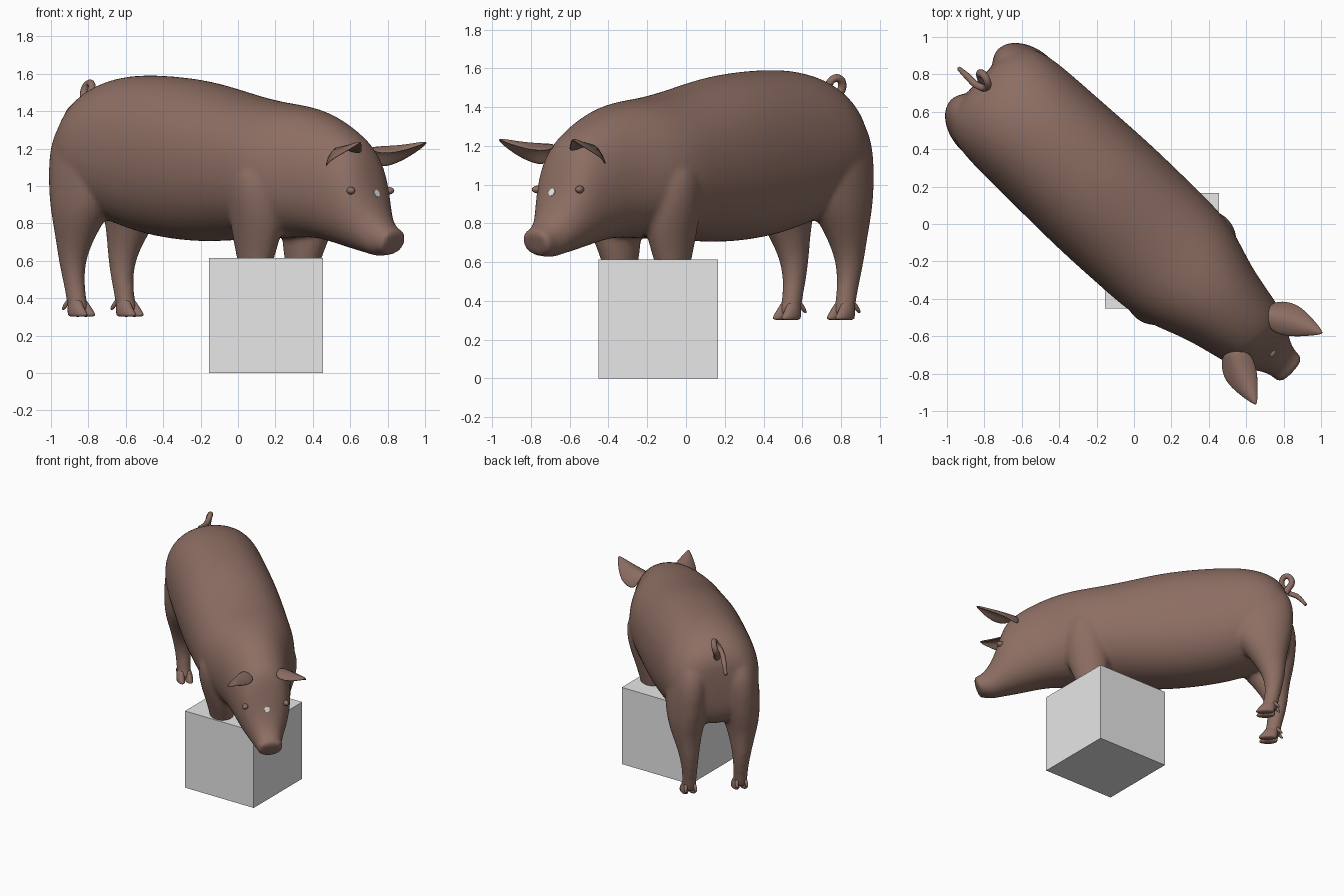
import bpy, bmesh, math
from mathutils import Vector, Matrix

if "Cube" in bpy.data.objects:
    bpy.data.objects.remove(bpy.data.objects["Cube"])

HEADING = math.radians(-43)     # the pig stands diagonally; parts are built along local +x
SIDES = 20


def material(name, colour):
    m = bpy.data.materials.new(name)
    m.diffuse_color = (*colour, 1)
    m.use_nodes = True
    m.node_tree.nodes["Principled BSDF"].inputs["Base Color"].default_value = m.diffuse_color
    return m


HIDE = material("brown hide", (0.266, 0.156, 0.125))
PALE = material("pale grey", (0.8, 0.8, 0.8))


def make(name, bm, mat, heading=HEADING):
    bmesh.ops.recalc_face_normals(bm, faces=bm.faces)
    for f in bm.faces:
        f.smooth = mat is HIDE
    me = bpy.data.meshes.new(name)
    bm.to_mesh(me)
    bm.free()
    me.materials.append(mat)
    ob = bpy.data.objects.new(name, me)
    ob.rotation_euler.z = heading
    bpy.context.collection.objects.link(ob)
    return ob


def subsurf(ob, levels=2):
    m = ob.modifiers.new("smooth", 'SUBSURF')
    m.levels = m.render_levels = levels


def mirror(ob):
    m = ob.modifiers.new("mirror", 'MIRROR')
    m.use_axis = (False, True, False)


def loft(bm, rings):
    rows = [[bm.verts.new(p) for p in r] for r in rings]
    n = len(rows[0])
    for a, b in zip(rows, rows[1:]):
        for i in range(n):
            bm.faces.new((a[i], a[(i + 1) % n], b[(i + 1) % n], b[i]))
    bm.faces.new(rows[0][::-1])
    bm.faces.new(rows[-1])


def angles(n):
    return [2 * math.pi * i / n for i in range(n)]


def trunk_ring(u, zb, zt, w, tilt=0):
    zc, h, e = (zb + zt) / 2, (zt - zb) / 2, 0.92
    pts = []
    for a in angles(SIDES):
        c, s = math.cos(a), math.sin(a)
        y = 1.015 * w * math.copysign(abs(c) ** e, c)
        dz = 1.01 * h * math.copysign(abs(s) ** e, s)
        pts.append((u + tilt * dz, y, zc + dz))
    return pts


def limb(bm, sections, side=1, n=SIDES):
    loft(bm, [[(u + 1.015 * ru * math.cos(a), side * (v + 1.015 * rv * math.sin(a)), z)
               for a in angles(n)] for z, u, v, ru, rv in sections])


# trunk and head: position, bottom, top, half width, tilt
TRUNK = [(-1.135, 1.02, 1.34, .17), (-1.10, .90, 1.43, .27), (-1.05, .86, 1.49, .31),
         (-.95, .83, 1.55, .345), (-.80, .785, 1.59, .355), (-.60, .73, 1.597, .36),
         (-.30, .70, 1.575, .37), (-.10, .705, 1.535, .37), (.10, .715, 1.485, .365),
         (.30, .72, 1.45, .36), (.45, .725, 1.435, .325), (.60, .725, 1.405, .265),
         (.75, .69, 1.34, .23), (.87, .66, 1.265, .205), (.935, .645, 1.2, .18),
         (.98, .635, 1.07, .15), (1.02, .625, .93, .122), (1.06, .625, .83, .10, .15),
         (1.10, .63, .785, .09, .3), (1.13, .632, .768, .094, .4), (1.148, .637, .764, .092, .4)]
# limbs: height, position, sideways, radii
HIND = [(1.40, -.88, .16, .16, .11), (1.32, -.91, .17, .22, .135), (1.2, -.925, .18, .247, .15),
        (1.05, -.92, .19, .25, .155), (.9, -.95, .2, .20, .14), (.8, -.98, .205, .145, .115),
        (.7, -1.01, .2, .105, .088), (.6, -1.03, .195, .075, .068), (.5, -1.025, .19, .06, .056),
        (.4, -1.005, .19, .054, .05), (.35, -.995, .19, .06, .052), (.325, -.985, .19, .06, .045)]
FRONT = [(1.15, .34, .22, .10, .10), (1.05, .345, .22, .15, .15), (.9, .335, .215, .165, .14),
         (.75, .32, .195, .15, .112), (.62, .3, .185, .112, .086), (.5, .295, .185, .075, .064),
         (.4, .29, .185, .055, .05), (.35, .295, .185, .06, .052), (.325, .305, .185, .06, .045)]

# body: trunk and legs fused into one skin
bm = bmesh.new()
loft(bm, [trunk_ring(*s) for s in TRUNK])
for side in (1, -1):
    limb(bm, HIND, side)
    limb(bm, FRONT, side)
body = make("pig_body", bm, HIDE)
subsurf(body)
m = body.modifiers.new("fuse", 'REMESH')
m.mode, m.voxel_size, m.use_smooth_shade = 'VOXEL', 0.016, True
m = body.modifiers.new("soften", 'SMOOTH')
m.factor, m.iterations = 0.5, 6

# cloven hooves with dewclaws
bm = bmesh.new()
for u, v in ((-.985, .19), (.305, .185)):
    for s in (-1, 1):
        t = v + s * .03
        limb(bm, [(.30, u + .02, t, .07, .03), (.315, u + .02, t, .072, .032),
                  (.355, u, t, .055, .03), (.41, u - .015, v + s * .015, .035, .025)], n=10)
        d = v + s * .037
        limb(bm, [(.335, u - .085, d, .008, .008), (.36, u - .065, d, .018, .015),
                  (.40, u - .04, d - s * .01, .018, .015)], n=8)
hooves = make("hooves", bm, HIDE)
mirror(hooves)
subsurf(hooves, 1)

# ears: cupped sheets given by outer edge, crown and inner edge
EAR = [((.82, .20, 1.08), (.83, .15, 1.23), (.91, .07, 1.18)),
       ((.90, .28, 1.115), (.93, .19, 1.235), (.99, .10, 1.17)),
       ((1.0, .29, 1.16), (1.03, .225, 1.235), (1.06, .16, 1.185)),
       ((1.135, .268, 1.225), (1.14, .262, 1.238), (1.135, .25, 1.228))]
bm = bmesh.new()
rows = [[bm.verts.new(p) for p in r] for r in EAR]
for a, b in zip(rows, rows[1:]):
    for i in range(2):
        bm.faces.new((a[i], a[i + 1], b[i + 1], b[i]))
ears = make("ears", bm, HIDE)
mirror(ears)
m = ears.modifiers.new("thickness", 'SOLIDIFY')
m.thickness, m.offset = 0.018, 0
subsurf(ears)

# closed eyelids
bm = bmesh.new()
bmesh.ops.create_uvsphere(bm, u_segments=16, v_segments=10, radius=1, matrix=Matrix.Translation(
    (.962, .148, .975)) @ Matrix.Rotation(.5, 4, 'Z') @ Matrix.Diagonal((.032, .022, .02, 1)))
mirror(make("eyelids", bm, HIDE))

# curly tail
TAIL = [(-1.05, 0, 1.37, 1.4), (-1.12, .01, 1.45, 1.2), (-1.15, .03, 1.51, 1.1),
        (-1.11, .03, 1.55, 1), (-1.075, 0, 1.51, 1), (-1.12, -.03, 1.45, .95),
        (-1.19, -.03, 1.41, .9), (-1.25, -.03, 1.34, .6)]
cu = bpy.data.curves.new("tail", 'CURVE')
cu.dimensions, cu.bevel_depth, cu.bevel_resolution = '3D', 0.02, 3
cu.use_fill_caps = True
sp = cu.splines.new('BEZIER')
sp.bezier_points.add(len(TAIL) - 1)
for p, (x, y, z, r) in zip(sp.bezier_points, TAIL):
    p.co, p.radius = (x, y, z), r
    p.handle_left_type = p.handle_right_type = 'AUTO'
cu.materials.append(HIDE)
tail = bpy.data.objects.new("tail", cu)
tail.rotation_euler.z = HEADING
bpy.context.collection.objects.link(tail)

# pale spot on the forehead, laid on the skin
bpy.context.view_layer.update()
skin = body.evaluated_get(bpy.context.evaluated_depsgraph_get())
hit, loc, normal, _ = skin.ray_cast(Vector((2, 0, .96)), Vector((-1, 0, 0)))
if hit:
    bm = bmesh.new()
    bmesh.ops.create_cone(bm, cap_ends=True, segments=12, radius1=.02, radius2=.02, depth=.008,
                          matrix=Matrix.Translation(loc) @ normal.to_track_quat('Z', 'Y').to_matrix().to_4x4())
    make("forehead_spot", bm, PALE)

# block under the front legs
bm = bmesh.new()
bmesh.ops.create_cube(bm, size=1, matrix=Matrix.Translation((.15, -.143, .3075))
                      @ Matrix.Diagonal((.61, .615, .615, 1)))
make("support_block", bm, PALE, 0)
